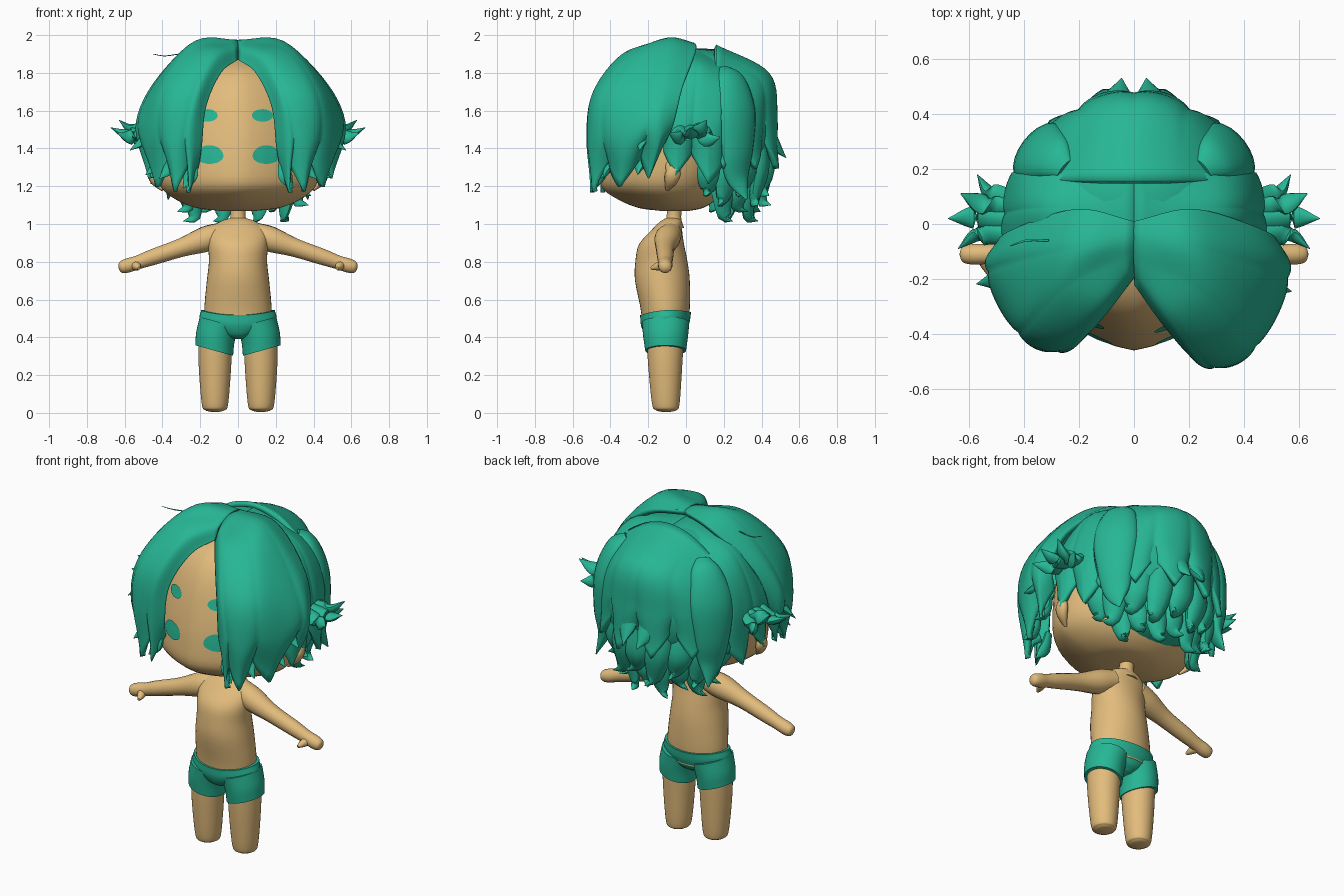
import bpy, bmesh, math
from mathutils import Vector
from mathutils.bvhtree import BVHTree

if "Cube" in bpy.data.objects:
    bpy.data.objects.remove(bpy.data.objects["Cube"])


def material(name, rgb):
    m = bpy.data.materials.new(name)
    m.use_nodes = True
    m.diffuse_color = (*rgb, 1)
    m.node_tree.nodes["Principled BSDF"].inputs["Base Color"].default_value = (*rgb, 1)
    return m


SKIN = material("warm skin", (0.76, 0.5, 0.2))
GREEN = material("sea green", (0.02, 0.47, 0.3))
HEAD = Vector((0, 0, 1.5))
SIDES = (("left", 1), ("right", -1))


def spline(points, n):
    """Smooth curve through the points, n + 1 samples."""
    p = [Vector(q) for q in points]
    p = [p[0] * 2 - p[1]] + p + [p[-1] * 2 - p[-2]]
    out = []
    for i in range(n + 1):
        s = i / n * (len(p) - 3)
        k = min(int(s), len(p) - 4)
        t = s - k
        a, b, c, d = p[k:k + 4]
        out.append(0.5 * (2 * b + (c - a) * t + (2 * a - 5 * b + 4 * c - d) * t * t
                          + (3 * b - a - 3 * c + d) * t ** 3))
    return out


def grid_object(name, rows, mat, closed=True, thick=0):
    """Skin rows of points; closed rows make a capped tube, open rows a thick sheet."""
    bm = bmesh.new()
    vs = [[bm.verts.new(p) for p in row] for row in rows]
    n = len(vs[0])
    for r0, r1 in zip(vs, vs[1:]):
        for i in range(n if closed else n - 1):
            j = (i + 1) % n
            bm.faces.new((r0[i], r0[j], r1[j], r1[i]))
    if closed:
        bm.faces.new(vs[0])
        bm.faces.new(vs[-1])
        bmesh.ops.recalc_face_normals(bm, faces=bm.faces)
    else:
        bm.normal_update()
        if sum(f.normal.dot(f.calc_center_median() - HEAD) for f in bm.faces) < 0:
            bmesh.ops.reverse_faces(bm, faces=bm.faces)
    me = bpy.data.meshes.new(name)
    bm.to_mesh(me)
    bm.free()
    me.materials.append(mat)
    ob = bpy.data.objects.new(name, me)
    bpy.context.collection.objects.link(ob)
    if thick:
        mod = ob.modifiers.new("thickness", "SOLIDIFY")
        mod.thickness = thick
        mod.offset = -1
    bpy.ops.object.select_all(action="DESELECT")
    ob.select_set(True)
    bpy.context.view_layer.objects.active = ob
    bpy.ops.object.shade_smooth_by_angle(angle=math.radians(50))
    return ob


def loft(name, rings, mat, steps=24, n=40, sx=1, warp=lambda x, y: 0, shape=math.sin):
    """Stacked ovals (centre x, centre y, z, radius x, radius y)."""
    rows = []
    for cx, cy, z, rx, ry in spline(rings, steps):
        row = []
        for i in range(n):
            a = 2 * math.pi * i / n
            x, y = max(rx, 0.004) * math.cos(a), max(ry, 0.004) * shape(a)
            row.append(((cx + x) * sx, cy + y, z + warp(x, y)))
        rows.append(row)
    return grid_object(name, rows, mat)


def lock(name, path, mat=GREEN, flat=0.6, sx=1, steps=12, n=10):
    """Tapered tube along points (x, y, z, radius), flattened against the head."""
    c = spline(path, steps)
    rows = []
    for i, q in enumerate(c):
        p = q.to_3d()
        t = (c[min(i + 1, steps)].to_3d() - c[max(i - 1, 0)].to_3d()).normalized()
        o = p - HEAD
        o = (o - t * o.dot(t)).normalized()
        s = t.cross(o)
        r = max(q[3], 0.002)
        ring = [p + s * r * math.cos(k * 2 * math.pi / n)
                + o * r * flat * math.sin(k * 2 * math.pi / n) for k in range(n)]
        rows.append([(v.x * sx, v.y, v.z) for v in ring])
    return grid_object(name, rows, mat)


def panel(name, guides, tips, notch, groove=0.02, flare=0.03, sx=1, sy=1, nu=60, nv=24):
    """Sheet of hair over guide strands, grooved and ending in a row of points."""
    strands = [spline([(x * sx, y * (sy if y < -0.1 else 1), z) for x, y, z in g], nv)
               for g in guides]
    rows = []
    for j in range(nv + 1):
        v = j / nv
        row = spline([s[j] for s in strands], nu)
        for i, p in enumerate(row):
            saw = abs((i / nu * tips) % 1 - 0.5) * 2
            out = (p - HEAD).normalized()
            p -= out * groove * saw ** 3 * v * v
            p += Vector((out.x, out.y, 0)) * flare * (1 - saw) * v ** 8
            p.z += notch * (saw - 0.5) * max(0, (v - 0.55) / 0.45) ** 1.5
        rows.append(row)
    return grid_object(name, rows, GREEN, closed=False, thick=0.03)


def keel(a):
    """Half circle at the back, slightly pointed at the front."""
    s = math.sin(a)
    return s if s > 0 else -max(0, 1 - abs(math.cos(a)) ** 1.4) ** 0.58


# Head, drawn to a soft ridge down the face
head = loft("head", [(0, -.06, 1.07, .1, .08), (0, -.08, 1.085, .22, .17), (0, -.1, 1.13, .33, .26),
                     (0, -.12, 1.2, .41, .33), (0, -.1, 1.32, .44, .355), (0, -.07, 1.5, .44, .355),
                     (0, -.05, 1.7, .38, .31), (0, -.04, 1.82, .26, .22), (0, -.04, 1.9, .03, .03)],
            SKIN, steps=32, shape=keel)

# Eyes and eyebrows: thin patches laid on the face
surface = BVHTree.FromObject(head, bpy.context.evaluated_depsgraph_get())


def face_patch(name, cx, cz, w, h, top=1):
    rows = []
    for f in (.01, .25, .5, .75, 1):
        row = []
        for i in range(24):
            a = 2 * math.pi * i / 24
            x = cx + w * f * math.cos(a)
            z = cz + h * f * math.sin(a) * (top if math.sin(a) > 0 else 1)
            hit = surface.ray_cast(Vector((x, -2, z)), Vector((0, 1, 0)))[0]
            row.append((x, hit.y - 0.006, z))
        rows.append(row)
    grid_object(name, rows, GREEN)


face_patch("left_eyebrow", .13, 1.575, .056, .033)
face_patch("right_eyebrow", -.16, 1.575, .052, .033)
for side, sx in SIDES:
    face_patch(side + "_eye", sx * .15, 1.36, .073, .042, 1.35)
    lock(side + "_ear", [(.42, -.1, 1.33, .02), (.45, -.07, 1.28, .042), (.44, -.08, 1.23, .035),
                         (.4, -.1, 1.18, .01)], SKIN, .7, sx)

# Neck and torso
loft("neck", [(0, -.07, .98, .07, .06), (0, -.065, 1.03, .042, .04), (0, -.06, 1.1, .042, .04)], SKIN)
loft("torso", [(0, -.11, .45, .17, .12), (0, -.11, .55, .178, .13), (0, -.125, .7, .165, .145),
               (0, -.13, .8, .154, .138), (0, -.13, .89, .158, .12), (0, -.105, .96, .155, .085),
               (0, -.08, 1.01, .1, .06), (0, -.07, 1.035, .03, .03)], SKIN)

# Shorts hips, with the waist rising toward the sides
loft("shorts_hips", [(0, -.11, .395, .04, .07), (0, -.11, .42, .12, .105), (0, -.11, .47, .2, .128),
                     (0, -.108, .525, .195, .135)], GREEN, warp=lambda x, y: .5 * x * x + y * .06)

for side, sx in SIDES:
    # Arms and thumbs
    lock(side + "_arm", [(.08, -.08, .95, .06), (.17, -.1, .92, .068), (.3, -.11, .875, .05),
                         (.45, -.11, .825, .043), (.53, -.11, .797, .037), (.585, -.11, .78, .038),
                         (.62, -.11, .77, .03), (.632, -.11, .767, .008)], SKIN, 1, sx, 28, 16)
    lock(side + "_thumb", [(.55, -.11, .785, .028), (.535, -.15, .775, .022), (.525, -.185, .765, .008)],
         SKIN, 1, sx)
    # Legs and short cuffs
    loft(side + "_leg", [(.122, -.105, .005, .02, .02), (.122, -.105, .015, .052, .055),
                         (.122, -.107, .05, .07, .073), (.122, -.11, .25, .086, .09),
                         (.12, -.11, .42, .09, .1)], SKIN, sx=sx)
    loft(side + "_shorts_leg", [(.126, -.108, .33, .1, .108), (.12, -.108, .4, .101, .118),
                                (.1, -.108, .48, .102, .126)], GREEN, sx=sx, warp=lambda x, y: .28 * x)

# Hair base under the outer layers
loft("hair_base", [(0, .1, 1.52 - .4 * math.cos(k * math.pi / 12), .43 * math.sin(k * math.pi / 12),
                    .36 * math.sin(k * math.pi / 12)) for k in range(13)], GREEN)

# Front curtains, meeting along the middle parting
curtain = [
    [(0, -.22, 1.87), (.095, -.355, 1.8), (.18, -.46, 1.62), (.205, -.48, 1.4), (.225, -.45, 1.23)],
    [(0, -.18, 1.93), (.14, -.35, 1.89), (.25, -.5, 1.69), (.3, -.53, 1.45), (.29, -.5, 1.22)],
    [(-.002, -.11, 1.965), (.25, -.25, 1.93), (.415, -.42, 1.71), (.45, -.45, 1.46), (.39, -.42, 1.24)],
    [(-.002, -.05, 1.975), (.24, -.09, 1.97), (.475, -.16, 1.74), (.57, -.2, 1.5), (.47, -.25, 1.27)],
    [(0, .01, 1.97), (.22, .055, 1.93), (.47, -.02, 1.72), (.53, -.07, 1.5), (.47, -.13, 1.33)]]
# Panels over the ears
temple = [
    [(0, -.03, 1.93), (.32, -.06, 1.83), (.47, -.11, 1.56), (.45, -.13, 1.33)],
    [(0, .06, 1.93), (.34, .06, 1.84), (.475, .04, 1.56), (.45, .03, 1.3)],
    [(0, .17, 1.925), (.33, .19, 1.79), (.45, .19, 1.55), (.42, .2, 1.24)]]
# Winged curls at the sides, as end points from a shared root
wings = [(.675, .02, 1.51), (.64, -.09, 1.48), (.63, .11, 1.55), (.57, .18, 1.46)]

for side, sx in SIDES:
    depth = 1 if sx > 0 else .89
    panel(side + "_front_curtain", curtain, 4, .13, sx=1 if sx > 0 else -.95, sy=depth)
    panel(side + "_temple_hair", temple, 2, .12, sx=sx)
    lock(side + "_back_lobe", [(.25, .2, 1.82, .04), (.3, .24, 1.76, .09), (.345, .26, 1.6, .125),
                               (.36, .27, 1.4, .1), (.35, .27, 1.25, .07), (.37, .32, 1.13, .005)],
         GREEN, .5, sx, 24, 20)
    for k, tip in enumerate(wings):
        tip = Vector(tip)
        mid = Vector((.47, .03, 1.49)).lerp(tip, .55) - Vector((0, 0, .025))
        lock(f"{side}_wing_curl_{k + 1}", [(.46, tip.y * .5, 1.5, .04), (*mid, .042), (*tip, .002)], sx=sx)
    # Flicked ends below the curtain
    for k, (x, y, z) in enumerate([(.28, -.47, 1.18), (.4, -.43, 1.23), (.55, -.24, 1.38), (.47, -.25, 1.25)]):
        y *= depth
        lock(f"{side}_curtain_flick_{k + 1}", [(x * .86, y * .92, z + .16, .03), (x * .9, y * .96, z + .07, .04),
                                              (x * 1.04, y * 1.02, z + .01, .002)], sx=sx)
    # Turned-up point at the middle of the back
    lock(side + "_back_flick", [(.05, .42, 1.56, .04), (.06, .465, 1.43, .05), (.045, .53, 1.35, .002)], sx=sx)

# Single flyaway strand
lock("flyaway_strand", [(-.31, -.06, 1.9, .004), (-.39, -.06, 1.89, .004), (-.45, -.08, 1.9, .002)])


def around(deg, r, z):
    """Point on the rounded, slightly narrowed back of the head."""
    a = math.radians(deg)
    return (.43 * math.sin(a) * r, .11 + .38 * max(0, math.cos(a)) ** 1.25 * r, z)


# Back of the hair, falling from an arc across the crown
back = []
for d in range(-88, 89, 22):
    s = math.sin(math.radians(d))
    back.append([(.36 * s, .16, 1.95 - .2 * s * s), around(d, .88, 1.8 - .15 * s * s),
                 around(d, 1, 1.56), around(d, .97, 1.37)])
panel("back_hair", back, 6, .15, groove=.035, nu=96)

# Curled ends around the nape in two rows
for k in range(9):
    d = -80 + 20 * k
    low = .05 * (k % 2)
    lock(f"upper_curl_{k + 1}", [(*around(d, .8, 1.42), .07), (*around(d + 4, .83, 1.28), .075),
                                 (*around(d + 9, .78, 1.18 - low), .04),
                                 (*around(d + 14, .9, 1.15 - low), .002)])
for k in range(8):
    d = -70 + 20 * k
    low = .05 * (k % 2)
    lock(f"nape_curl_{k + 1}", [(*around(d, .62, 1.3), .06), (*around(d - 4, .66, 1.17), .065),
                                (*around(d - 8, .64, 1.09 - low), .035),
                                (*around(d - 14, .75, 1.065 - low), .002)])
